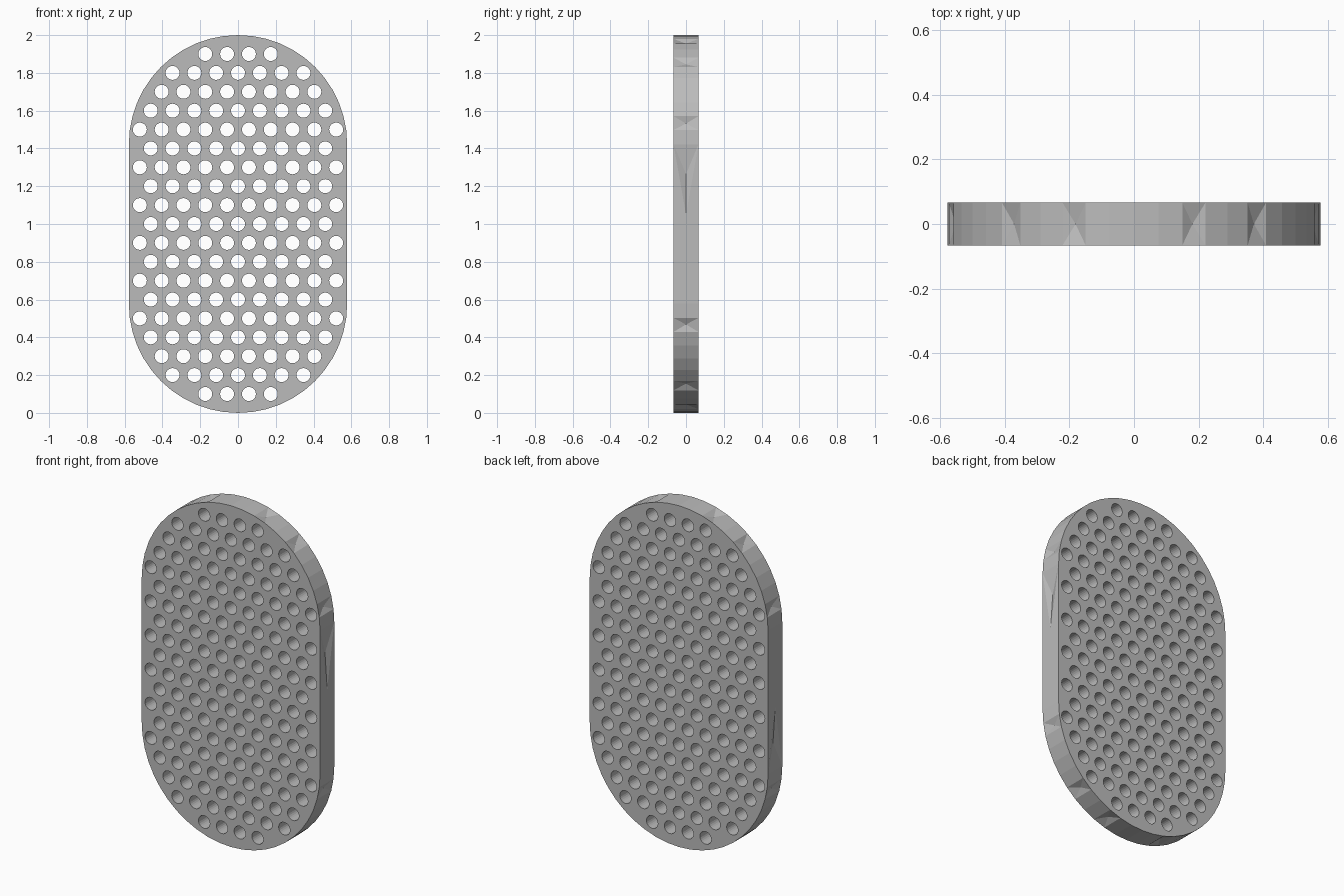
import bpy
import bmesh
from math import sin, cos, pi, atan2, degrees, hypot
from mathutils import Vector

cube = bpy.data.objects.get("Cube")
if cube:
    bpy.data.objects.remove(cube, do_unlink=True)

R = 0.578             # radius of the rounded ends
MID = 1 - R           # half length of the straight sides
DEPTH = 0.132
HOLE_R = 0.037
PITCH = 0.1155
END_STEPS = 24
HOLE_STEPS = 24

grey = bpy.data.materials.new("plain_grey")
grey.use_nodes = True
colour = (0.5, 0.5, 0.5, 1)
grey.diffuse_color = colour
grey.node_tree.nodes["Principled BSDF"].inputs["Base Color"].default_value = colour

bm = bmesh.new()


def add_loop(points):
    verts = [bm.verts.new((x, -DEPTH / 2, z + 1)) for x, z in points]
    for a, b in zip(verts, verts[1:] + verts[:1]):
        bm.edges.new((a, b))


# Rounded outline
outline = []
for side in (1, -1):
    for i in range(END_STEPS + 1):
        a = pi * i / END_STEPS
        outline.append((side * R * cos(a), side * (MID + R * sin(a))))
add_loop(outline)

# Staggered round holes that fit inside the outline
for row in range(-9, 10):
    z = row * 0.1
    shift = 0.5 * (row % 2)
    for col in range(-6, 7):
        x = (col + shift) * PITCH
        if hypot(x, max(abs(z) - MID, 0)) + HOLE_R < R - 0.005:
            add_loop([(x + HOLE_R * cos(2 * pi * k / HOLE_STEPS),
                       z + HOLE_R * sin(2 * pi * k / HOLE_STEPS))
                      for k in range(HOLE_STEPS)])

# Fill the perforated face and give it thickness
bmesh.ops.triangle_fill(bm, use_beauty=True, edges=bm.edges[:], normal=(0, -1, 0))
solid = bmesh.ops.extrude_face_region(bm, geom=bm.faces[:])
moved = [v for v in solid["geom"] if isinstance(v, bmesh.types.BMVert)]
bmesh.ops.translate(bm, verts=moved, vec=(0, DEPTH, 0))
bmesh.ops.recalc_face_normals(bm, faces=bm.faces[:])

# Small dents in the rim beside the outermost holes
dents, sides = [], []
for f in bm.faces:
    c = f.calc_center_median()
    over = max(abs(c.z - 1) - MID, 0)
    if abs(f.normal.y) > 0.5 or hypot(c.x, over) < R - 0.01:
        continue
    angle = degrees(atan2(over, abs(c.x)))
    if over == 0:
        sides.append(f)
    elif any(abs(angle - a) < 2 for a in (11.25, 48.75, 71.25)):
        dents.append(f)

# Long shallow wedge on each straight side
wedges = []
for f in sides:
    s = 1 if f.calc_center_median().x > 0 else -1
    poked = bmesh.ops.poke(bm, faces=[f])
    poked["verts"][0].co = Vector((s * R, 0, 1 + s * 0.05))
    wedges.append(max(poked["faces"], key=lambda t: s * t.calc_center_median().z))
bm.normal_update()
bmesh.ops.poke(bm, faces=dents + wedges, offset=-0.014)

mesh = bpy.data.meshes.new("perforated_plate")
bm.to_mesh(mesh)
bm.free()
mesh.materials.append(grey)
plate = bpy.data.objects.new("perforated_plate", mesh)
bpy.context.scene.collection.objects.link(plate)
